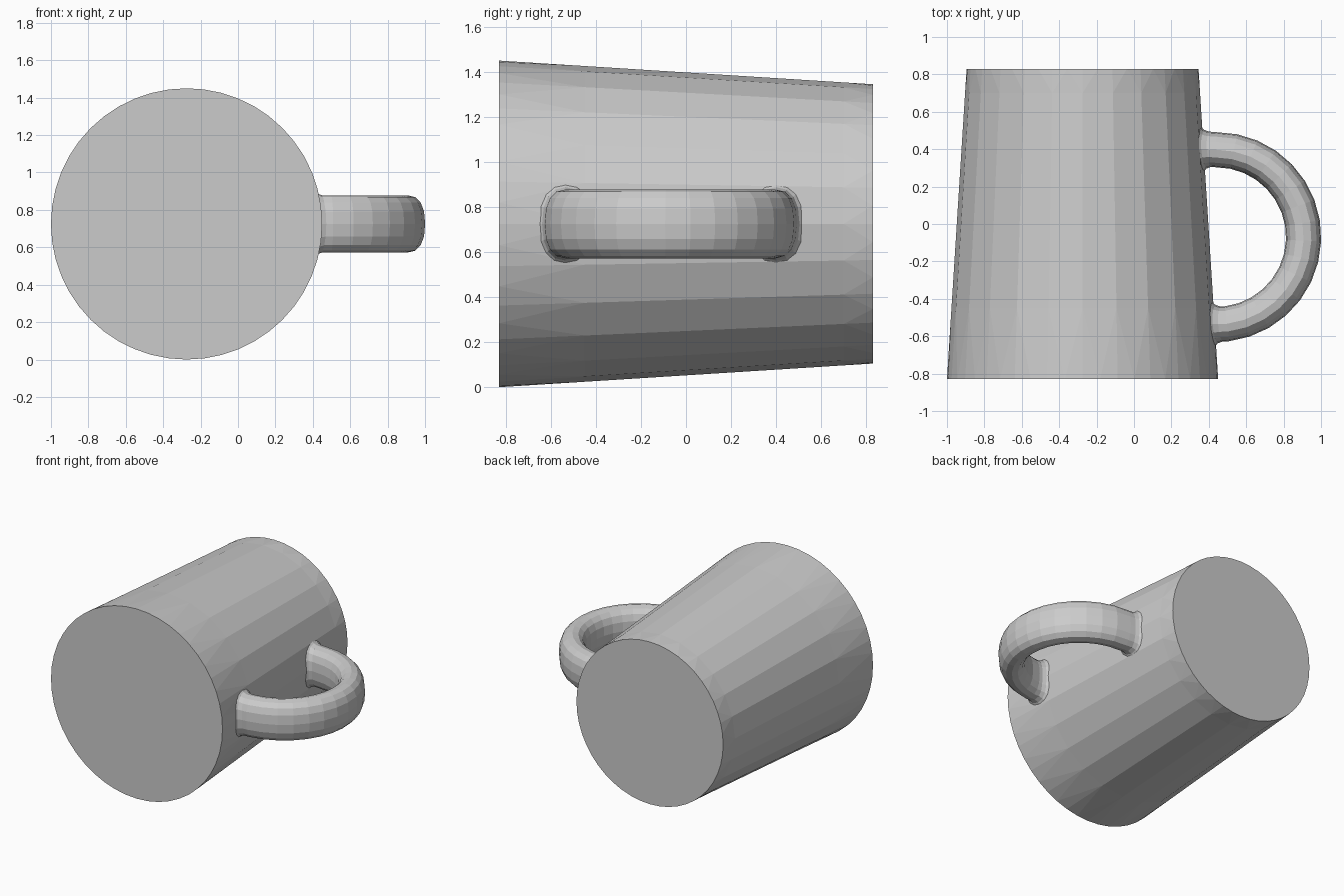
import bpy, bmesh, math

default = bpy.data.objects.get("Cube")
if default:
    bpy.data.objects.remove(default, do_unlink=True)

# One grey material
grey = bpy.data.materials.new("light_grey")
grey.use_nodes = True
colour = (0.6, 0.6, 0.6, 1)
grey.diffuse_color = colour
grey.node_tree.nodes["Principled BSDF"].inputs["Base Color"].default_value = colour

CX, CZ = -0.275, 0.725
HALF = 0.83
SIDES = 24


def radius(y):
    """Radius of the tapered body at depth y."""
    return 0.6725 - 0.0525 * y / HALF


def wall(y, z):
    """Body surface on the handle side, z measured from the axis."""
    return CX + math.sqrt(radius(y) ** 2 - z ** 2)


def finish(name, bm):
    bmesh.ops.recalc_face_normals(bm, faces=bm.faces)
    mesh = bpy.data.meshes.new(name)
    bm.to_mesh(mesh)
    bm.free()
    mesh.materials.append(grey)
    obj = bpy.data.objects.new(name, mesh)
    bpy.context.collection.objects.link(obj)
    return obj


def ring(bm, y, count):
    r = radius(y)
    angles = [2 * math.pi * i / count for i in range(count)]
    return [bm.verts.new((CX + r * math.cos(a), y, CZ + r * math.sin(a))) for a in angles]


def bridge(bm, a, b):
    n = len(a)
    for i in range(n):
        j = (i + 1) % n
        bm.faces.new((a[i], a[j], b[j], b[i]))


def rim_fan(bm, rim, inner):
    """Join a fine rim to a ring with half as many points."""
    n = len(inner)
    for i in range(n):
        j = (i + 1) % n
        start, mid, end = rim[2 * i], rim[2 * i + 1], rim[2 * j]
        bm.faces.new((start, mid, inner[i]))
        bm.faces.new((mid, end, inner[j]))
        bm.faces.new((mid, inner[j], inner[i]))


# Body: solid tapered drum with finely rounded flat ends
bm = bmesh.new()
front_rim, back_rim = ring(bm, -HALF, 2 * SIDES), ring(bm, HALF, 2 * SIDES)
front_ring, back_ring = ring(bm, -0.45, SIDES), ring(bm, 0.7, SIDES)
rim_fan(bm, front_rim, front_ring)
bridge(bm, front_ring, back_ring)
rim_fan(bm, back_rim, back_ring)
bm.faces.new(front_rim)
bm.faces.new(back_rim)
finish("mug_body", bm)

# Handle: rounded oval section swept round an arc, flared into the body
ARC_X, ARC_Y, ARC_R = 0.44, -0.07, 0.467
THICK, TALL = 0.094, 0.153
POINTS = 16


def section(grow=0):
    """Slightly squared oval as (across, up) pairs."""
    result = []
    for i in range(POINTS):
        a = 2 * math.pi * i / POINTS
        c, s = math.cos(a), math.sin(a)
        result.append(((THICK + grow) * math.copysign(abs(c) ** 0.85, c),
                       (TALL + grow) * math.copysign(abs(s) ** 0.85, s)))
    return result


def collar(bm, y0, side, grow, lift):
    """Handle section laid on the curved wall."""
    return [bm.verts.new((wall(y0 + side * u, v) + lift, y0 + side * u, CZ + v))
            for u, v in section(grow)]


FLARE = [(0.03, -0.01), (0.01, 0.008), (0, 0.035)]
bm = bmesh.new()
rings = [collar(bm, 0.4, 1, g, l) for g, l in FLARE]
STEPS = 15
for k in range(STEPS + 1):
    t = math.radians(90 - 173 * k / STEPS)
    rings.append([bm.verts.new((ARC_X + (ARC_R + u) * math.cos(t),
                                ARC_Y + (ARC_R + u) * math.sin(t), CZ + v))
                  for u, v in section()])
rings += [collar(bm, -0.535, -1, g, l) for g, l in reversed(FLARE)]
for a, b in zip(rings, rings[1:]):
    bridge(bm, a, b)
bm.faces.new(rings[0])
bm.faces.new(rings[-1])
finish("mug_handle", bm)
